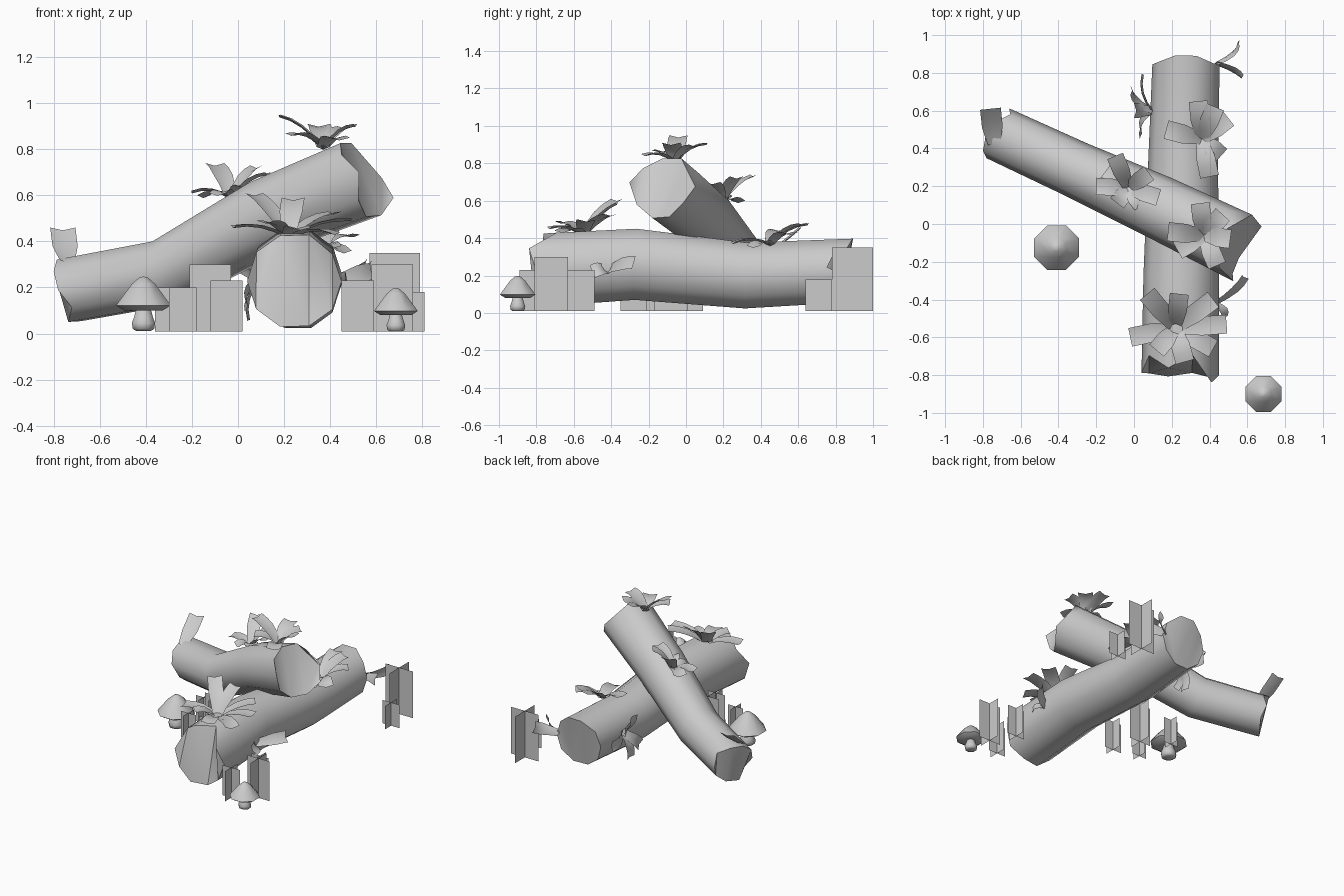
import bpy, bmesh, math
from mathutils import Vector

cube = bpy.data.objects.get("Cube")
if cube:
    bpy.data.objects.remove(cube, do_unlink=True)

UP = Vector((0, 0, 1))

grey = bpy.data.materials.new("plain grey")
grey.use_nodes = True
GREY = (0.6, 0.6, 0.6, 1)
grey.diffuse_color = GREY
grey.node_tree.nodes["Principled BSDF"].inputs["Base Color"].default_value = GREY


def finish(bm, name, smooth_angle=None, solid=True):
    """Turn a bmesh into a named grey object."""
    if solid:
        bmesh.ops.recalc_face_normals(bm, faces=bm.faces[:])
    mesh = bpy.data.meshes.new(name)
    bm.to_mesh(mesh)
    bm.free()
    mesh.materials.append(grey)
    obj = bpy.data.objects.new(name, mesh)
    bpy.context.collection.objects.link(obj)
    if smooth_angle:
        bpy.ops.object.select_all(action="DESELECT")
        obj.select_set(True)
        bpy.context.view_layer.objects.active = obj
        bpy.ops.object.shade_smooth_by_angle(angle=math.radians(smooth_angle))
    return obj


def bridge(bm, lower, upper):
    count = len(lower)
    for i in range(count):
        j = (i + 1) % count
        bm.faces.new((lower[i], lower[j], upper[j], upper[i]))


def cap(bm, ring):
    face = bm.faces.new(ring)
    bmesh.ops.triangulate(bm, faces=[face])


def log(name, centres, radii, start_jag, end_jag):
    """Bent trunk with ragged ends; jags slide the end vertices along the axis."""
    bm = bmesh.new()
    points = [Vector(c) for c in centres]
    last = len(points) - 1
    sides = len(start_jag)
    rings = []
    for k, (centre, radius) in enumerate(zip(points, radii)):
        axis = (points[min(k + 1, last)] - points[max(k - 1, 0)]).normalized()
        side = axis.cross(UP).normalized()
        top = side.cross(axis)
        jag = start_jag if k == 0 else end_jag if k == last else [0] * sides
        ring = []
        for i in range(sides):
            a = math.tau * i / sides
            offset = side * math.cos(a) + top * math.sin(a)
            ring.append(bm.verts.new(centre + offset * radius + axis * jag[i]))
        rings.append(ring)
    for lower, upper in zip(rings, rings[1:]):
        bridge(bm, lower, upper)
    cap(bm, rings[0])
    cap(bm, rings[-1])
    return finish(bm, name, 45)


def add_leaf(bm, base, tip, width, lift, normal):
    """Arched strip with a slight central crease and a broad tip."""
    base, tip = Vector(base), Vector(tip)
    control = (base + tip) / 2 + normal * lift
    across = (tip - base).cross(normal).normalized()
    rows = []
    steps = 4
    for k in range(steps + 1):
        t = k / steps
        p = base * (1 - t) ** 2 + control * 2 * t * (1 - t) + tip * t * t
        half = width * (0.3 + 0.2 * min(1, 2 * t))
        rows.append([bm.verts.new(p + across * half * s - normal * 0.012 * (1 - abs(s)))
                     for s in (-1, 0, 1)])
    for a, b in zip(rows, rows[1:]):
        for i in range(2):
            bm.faces.new((a[i], a[i + 1], b[i + 1], b[i]))


def leaves(name, base, tips, width=0.1, lift=0.05, normal=(0, 0, 1)):
    bm = bmesh.new()
    for tip in tips:
        add_leaf(bm, base, tip, width, lift, Vector(normal).normalized())
    return finish(bm, name, 50, solid=False)


def grass(name, x, y, width, height):
    """Two upright crossed cards."""
    bm = bmesh.new()
    half = width / 2
    for dx, dy in ((half, 0), (0, half)):
        corners = ((-1, 0.01), (1, 0.01), (1, height), (-1, height))
        bm.faces.new([bm.verts.new((x + dx * s, y + dy * s, z)) for s, z in corners])
    return finish(bm, name, solid=False)


def lathe(name, x, y, scale, profile, sides=8):
    bm = bmesh.new()
    rings = []
    for radius, z in profile:
        ring = []
        for i in range(sides):
            a = math.tau * (i + 0.5) / sides
            ring.append(bm.verts.new((x + radius * scale * math.cos(a),
                                      y + radius * scale * math.sin(a), z * scale)))
        rings.append(ring)
    for lower, upper in zip(rings, rings[1:]):
        bridge(bm, lower, upper)
    cap(bm, rings[0])
    cap(bm, rings[-1])
    bmesh.ops.remove_doubles(bm, verts=bm.verts[:], dist=0.0005)
    return finish(bm, name, 60)


# Fallen trunks
log("lower_log",
    [(.245, -.75, .23), (.25, -.27, .26), (.26, .32, .2), (.275, .84, .225)],
    [.205, .2, .185, .178],
    [-.05, -.08, .07, 0, .06, -.04, -.05, -.07, -.05, -.07],
    [.01, .02, .06, .06, .02, 0, -.02, -.03, -.02, 0])
log("leaning_log",
    [(-.72, .48, .19), (-.31, .29, .265), (.13, .09, .51), (.52, -.1, .665)],
    [.145, .15, .168, .18],
    [0, -.02, -.03, -.02, .03, 0, .02, 0, -.02, .04],
    [.1, .03, 0, 0, -.05, .03, .07, .03, .01, .04])

# Leaf tufts on top of the trunks
leaves("front_tuft", (.22, -.55, .42),
       [(.07, -.37, .61), (.24, -.37, .59), (.42, -.4, .53), (-.02, -.6, .47),
        (.12, -.67, .49), (.27, -.73, .46), (.42, -.66, .44), (.49, -.53, .5)])
leaves("middle_tuft", (-.03, .19, .59),
       [(-.1, .36, .74), (-.2, .2, .62), (-.09, .11, .61), (.13, .14, .7),
        (.08, .27, .73), (.04, .1, .64), (-.15, .28, .6)], width=0.09)
leaves("high_tuft", (.37, -.06, .81),
       [(.35, .11, .91), (.18, -.04, .95), (.23, -.14, .87), (.44, -.22, .85),
        (.51, -.08, .91), (.47, .05, .9)])
leaves("rear_tuft", (.36, .45, .37),
       [(.17, .5, .45), (.34, .65, .48), (.5, .56, .43), (.46, .36, .36),
        (.4, .25, .38), (.43, .62, .48)])

# Leaf tufts on the trunk sides and end
leaves("right_side_tuft", (.09, .6, .24),
       [(-.02, .71, .34), (.04, .79, .22), (.03, .48, .12), (.04, .58, .06),
        (0, .6, .38)], width=0.08, normal=(-1, 0, 0))
leaves("left_rear_tuft", (.44, .85, .24), [(.56, .96, .29), (.58, .77, .28)],
       width=0.08, lift=0.06, normal=(1, 0, 0))
leaves("left_front_tuft", (.43, -.42, .23), [(.59, -.28, .27), (.48, -.5, .22)],
       width=0.08, lift=0.05, normal=(1, 0, 0.5))
leaves("end_leaf", (-.74, .42, .32), [(-.76, .61, .46)], width=0.11, lift=-.02)

# Crossed grass cards: x, y, width, height
for i, card in enumerate([(-.3, .03, .12, .2), (-.24, -.23, .12, .2),
                          (-.12, -.08, .18, .3), (-.05, -.28, .14, .23),
                          (.68, .89, .22, .35), (.74, .71, .14, .18),
                          (.67, -.72, .18, .3), (.52, -.82, .14, .23),
                          (.57, -.56, .14, .23)]):
    grass(f"grass_{i + 1}", *card)

# Mushrooms
for name, x, y, scale in (("large", -.41, -.125, 1), ("small", .685, -.9, .8)):
    lathe(name + "_mushroom_stem", x, y, scale,
          [(.035, .012), (.05, .02), (.055, .045), (.045, .07), (.03, .12)])
    lathe(name + "_mushroom_cap", x, y, scale,
          [(.03, .1), (.09, .1), (.128, .122), (.115, .14), (.055, .215),
           (.02, .243), (0, .248)])
